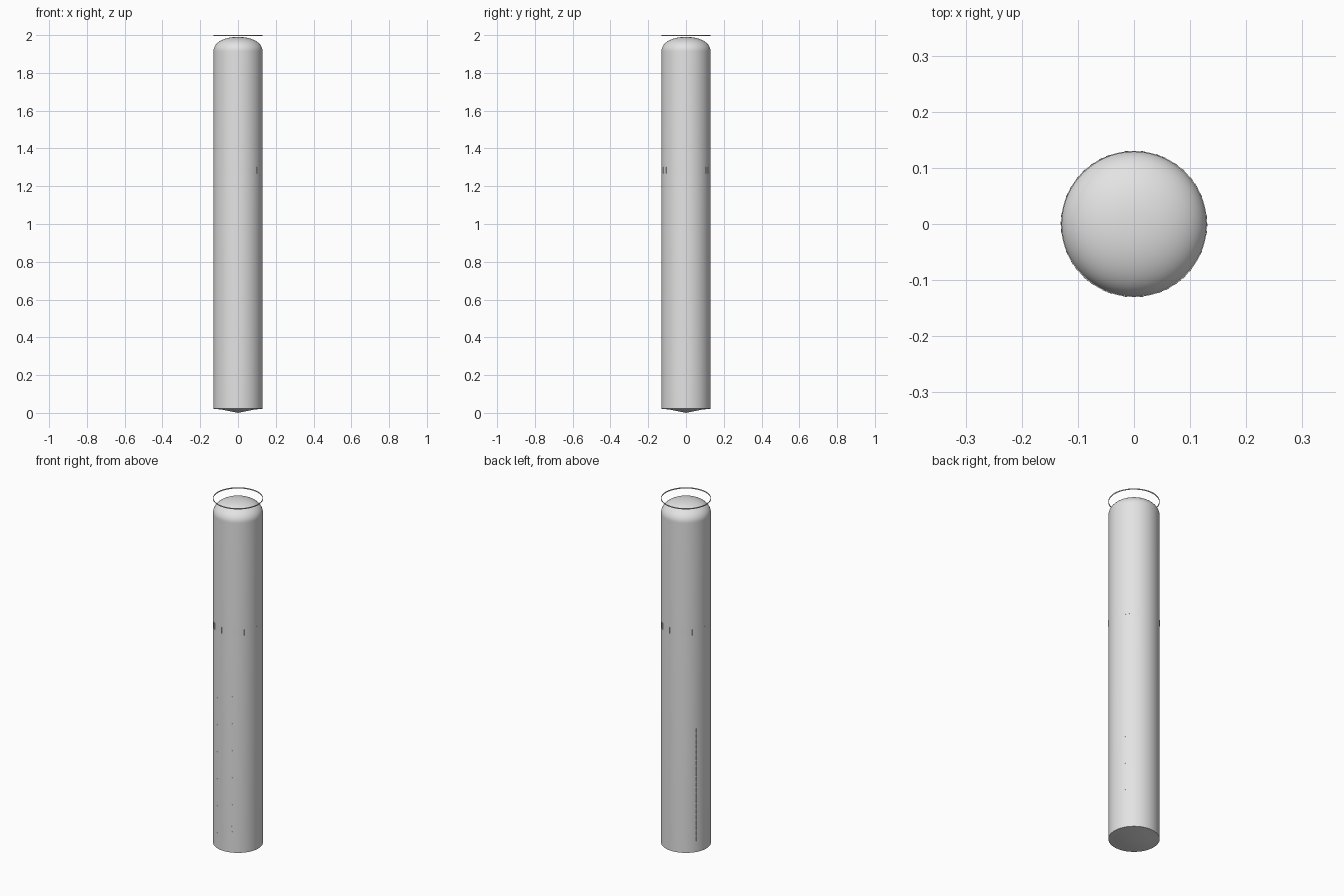
import bpy, bmesh, math

if "Cube" in bpy.data.objects:
    bpy.data.objects.remove(bpy.data.objects["Cube"])

R = 0.13


def material(name, rgb):
    m = bpy.data.materials.new(name)
    m.diffuse_color = (*rgb, 1)
    m.use_nodes = True
    m.node_tree.nodes["Principled BSDF"].inputs["Base Color"].default_value = m.diffuse_color
    return m


GREY = material("light grey", (0.77, 0.77, 0.77))


def finish(bm, name, smooth=True):
    me = bpy.data.meshes.new(name)
    bm.to_mesh(me)
    bm.free()
    me.materials.append(GREY)
    ob = bpy.data.objects.new(name, me)
    bpy.context.collection.objects.link(ob)
    if smooth:
        bpy.ops.object.select_all(action='DESELECT')
        ob.select_set(True)
        bpy.context.view_layer.objects.active = ob
        bpy.ops.object.shade_smooth_by_angle(angle=math.radians(40))
    return ob


def lathe(name, profile, closed=False, n=96):
    bm = bmesh.new()
    vs = [bm.verts.new((r, 0, z)) for r, z in profile]
    es = [bm.edges.new(p) for p in zip(vs, vs[1:])]
    if closed:
        es.append(bm.edges.new((vs[-1], vs[0])))
    bmesh.ops.spin(bm, geom=vs + es, cent=(0, 0, 0), axis=(0, 0, 1),
                   angle=2 * math.pi, steps=n, use_duplicate=False)
    bmesh.ops.remove_doubles(bm, verts=bm.verts, dist=1e-5)
    bmesh.ops.recalc_face_normals(bm, faces=bm.faces)
    return finish(bm, name)


def marks(name, boxes):
    """Thin plates on the tube wall: (azimuth in degrees, width, z0, z1)."""
    bm = bmesh.new()
    for az, w, z0, z1 in boxes:
        a = math.radians(az)
        c, s = math.cos(a), math.sin(a)
        ring = [(R - 0.001, -w / 2), (R + 0.0006, -w / 2),
                (R + 0.0006, w / 2), (R - 0.001, w / 2)]
        lo, hi = [[bm.verts.new((r * c - t * s, r * s + t * c, z))
                   for r, t in ring] for z in (z0, z1)]
        for i in range(4):
            j = (i + 1) % 4
            bm.faces.new((lo[i], lo[j], hi[j], hi[i]))
        bm.faces.new(lo[::-1])
        bm.faces.new(hi)
    bmesh.ops.recalc_face_normals(bm, faces=bm.faces)
    return finish(bm, name, smooth=False)


# tube with a domed top and a shallow pointed base
dome = [(R * math.cos(t) ** 0.92, 1.913 + 0.077 * math.sin(t) ** 0.92)
        for t in (i * math.pi / 40 for i in range(20))]
lathe("tube_body", [(0, 0), (0.09, 0.018), (R, 0.022)] + dome + [(0, 1.99)])

# thin floating ring over the dome
lathe("top_ring", [(R - 0.002, 1.994), (R, 1.994), (R, 2.0), (R - 0.002, 2.0)],
      closed=True)

# band of short ticks, the same on both halves
half = [203, 212, 218, 228, 235, 246, 251, 263, 276, 291, 297, 305, 313,
        321, 337, 353, 359, 365]
marks("tick_band", [(a + h, 0.007, 1.267, 1.303) for a in half for h in (0, 180)])

# broken vertical lines: long on the front, short on the back
lines = []
for azimuths, top in (((231, 249, 291, 309), 0.945), ((30, 150), 0.735)):
    for az in azimuths:
        z = 0.085
        while z < top - 0.005:
            lines.append((az, 0.004, z, min(z + 0.026, top)))
            z += 0.031
marks("vertical_lines", lines)
